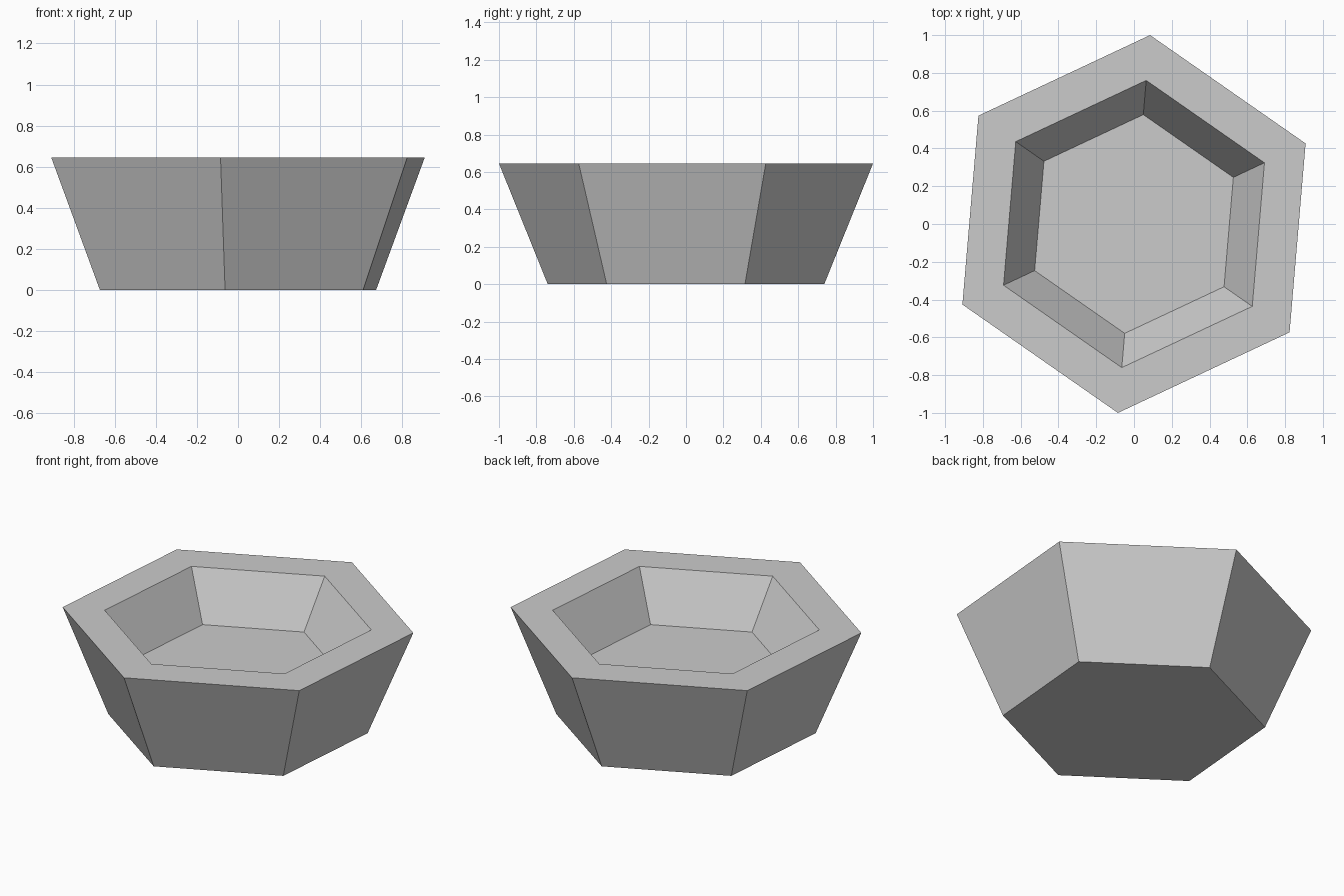
import bpy
import bmesh
from math import cos, sin, radians

cube = bpy.data.objects.get("Cube")
if cube:
    bpy.data.objects.remove(cube, do_unlink=True)

SIDES = 6
TURN = 25.14  # degrees of rotation about z

# Plain grey material
grey = bpy.data.materials.new("light_grey")
grey.use_nodes = True
colour = (0.6, 0.6, 0.6, 1)
grey.diffuse_color = colour
bsdf = next(n for n in grey.node_tree.nodes if n.type == 'BSDF_PRINCIPLED')
bsdf.inputs["Base Color"].default_value = colour


def ring(bm, radius, z):
    """One hexagonal loop of vertices."""
    angles = [radians(TURN + i * 360 / SIDES) for i in range(SIDES)]
    return [bm.verts.new((radius * cos(a), radius * sin(a), z)) for a in angles]


# Bowl profile: outer foot, outer rim, inner rim, inner floor
profile = [(0.742, 0), (1.0036, 0.645), (0.763, 0.645), (0.581, 0.362)]
bm = bmesh.new()
rings = [ring(bm, r, z) for r, z in profile]
for low, high in zip(rings, rings[1:]):
    for i in range(SIDES):
        j = (i + 1) % SIDES
        bm.faces.new((low[i], low[j], high[j], high[i]))

# Underside and inner floor
bm.faces.new(rings[0][::-1])
bm.faces.new(rings[-1])
bmesh.ops.recalc_face_normals(bm, faces=bm.faces)

mesh = bpy.data.meshes.new("hexagonal_bowl")
bm.to_mesh(mesh)
bm.free()
mesh.materials.append(grey)
bowl = bpy.data.objects.new("hexagonal_bowl", mesh)
bpy.context.collection.objects.link(bowl)
